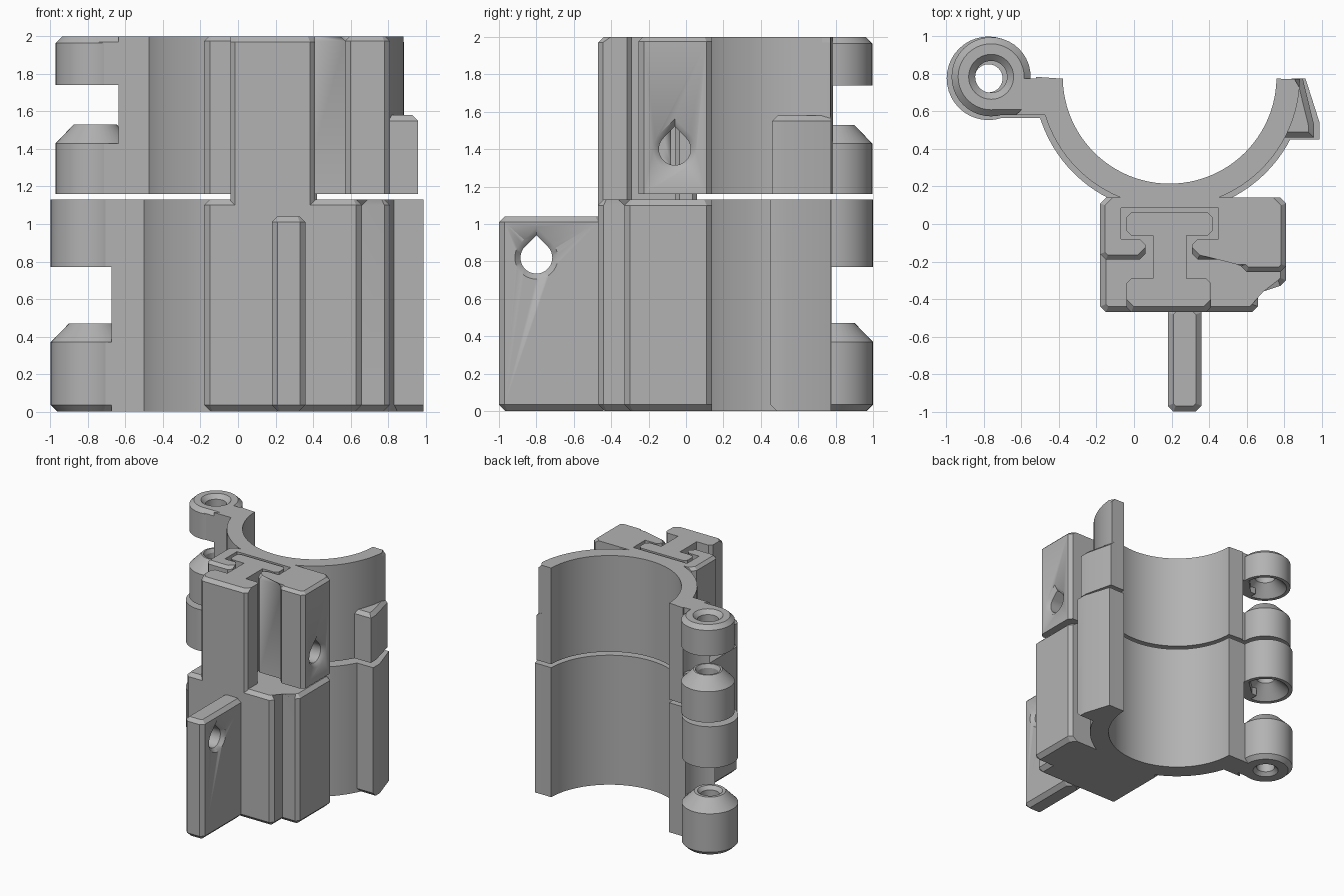
import bpy, bmesh, math
from mathutils import Vector

cube = bpy.data.objects.get("Cube")
if cube:
    bpy.data.objects.remove(cube, do_unlink=True)

grey = bpy.data.materials.new("plain grey")
grey.use_nodes = True
grey.diffuse_color = (0.45, 0.45, 0.45, 1)
grey.node_tree.nodes["Principled BSDF"].inputs["Base Color"].default_value = grey.diffuse_color

CX, CY, BORE, SPLIT = 0.19, 0.785, 0.57, 0.775


def finish(name, bm):
    bmesh.ops.recalc_face_normals(bm, faces=bm.faces)
    mesh = bpy.data.meshes.new(name)
    bm.to_mesh(mesh)
    bm.free()
    mesh.materials.append(grey)
    ob = bpy.data.objects.new(name, mesh)
    bpy.context.collection.objects.link(ob)
    bpy.ops.object.select_all(action='DESELECT')
    bpy.context.view_layer.objects.active = ob
    ob.select_set(True)
    bpy.ops.object.shade_smooth_by_angle(angle=math.radians(25))
    return ob


def chamfered(poly, c):
    """Cut the convex corners of a counter-clockwise outline."""
    out = []
    for i, p in enumerate(poly):
        p = Vector(p)
        a = Vector(poly[i - 1]) - p
        b = Vector(poly[(i + 1) % len(poly)]) - p
        if a.x * b.y - a.y * b.x < 0 and c:
            out += [p + a.normalized() * c, p + b.normalized() * c]
        else:
            out.append(p)
    return out


def prism(name, poly, z0, z1, corner=0, top=0, bottom=0, pick=lambda p: True):
    """Upright prism with optional chamfers on corners and cap edges."""
    bm = bmesh.new()
    pts = chamfered(poly, corner)
    lo = [bm.verts.new((p[0], p[1], z0)) for p in pts]
    hi = [bm.verts.new((p[0], p[1], z1)) for p in pts]
    bm.faces.new(lo[::-1])
    bm.faces.new(hi)
    for i in range(len(pts)):
        j = (i + 1) % len(pts)
        bm.faces.new((lo[i], lo[j], hi[j], hi[i]))
    for loop, size in ((hi, top), (lo, bottom)):
        if size:
            ring = set(loop)
            edges = [e for e in bm.edges if all(v in ring for v in e.verts)
                     and pick((e.verts[0].co + e.verts[1].co) / 2)]
            bmesh.ops.bevel(bm, geom=edges, offset=size, segments=1,
                            affect='EDGES', clamp_overlap=True)
    return finish(name, bm)


def arc(cx, cy, r, a0, a1, n):
    return [(cx + r * math.cos(math.radians(a0 + (a1 - a0) * i / n)),
             cy + r * math.sin(math.radians(a0 + (a1 - a0) * i / n))) for i in range(n + 1)]


def shell(name, r, z0, z1, top, bottom):
    """Half-round clamp wall, chamfered on its outer rim."""
    poly = arc(CX, CY, r, 181, 359, 48) + arc(CX, CY, BORE, 359, 181, 48)
    mid = (r + BORE) / 2
    outer = lambda p: math.hypot(p.x - CX, p.y - CY) > mid + 0.02
    return prism(name, poly, z0, z1, 0, top, bottom, outer)


def lathe(name, centre, profile, n=40):
    """Revolve a closed radius/height profile."""
    bm = bmesh.new()
    rings = [[bm.verts.new((centre[0] + r * math.cos(math.tau * k / n),
                            centre[1] + r * math.sin(math.tau * k / n), z))
              for r, z in profile] for k in range(n)]
    for k in range(n):
        a, b = rings[k], rings[(k + 1) % n]
        for i in range(len(profile)):
            j = (i + 1) % len(profile)
            bm.faces.new((a[i], b[i], b[j], a[j]))
    return finish(name, bm)


def cut_teardrop(target, y, z, stations):
    """Teardrop hole along x; stations are (x, radius) pairs."""
    shape = arc(0, 0, 1, 135, 405, 30) + [(0, math.sqrt(2))]
    bm = bmesh.new()
    loops = [[bm.verts.new((x, y + r * u, z + r * v)) for u, v in shape] for x, r in stations]
    for a, b in zip(loops, loops[1:]):
        for i in range(len(shape)):
            j = (i + 1) % len(shape)
            bm.faces.new((a[i], a[j], b[j], b[i]))
    bm.faces.new(loops[0])
    bm.faces.new(loops[-1])
    cutter = finish("hole_cutter", bm)
    cutter.hide_render = True
    mod = target.modifiers.new("hole", 'BOOLEAN')
    mod.operation, mod.solver, mod.object = 'DIFFERENCE', 'EXACT', cutter
    bpy.context.view_layer.objects.active = target
    bpy.ops.object.modifier_apply(modifier=mod.name)
    bpy.data.objects.remove(cutter, do_unlink=True)


def arm(name, c, clear, y0, z0, z1):
    """Hinge arm, hollowed to clear the mating knuckle."""
    a = -math.degrees(math.asin((c[1] - y0) / clear))
    poly = [(-0.40, y0), (-0.385, SPLIT)] + arc(c[0], c[1], clear, 0, a, 12)
    return prism(name, poly, z0, z1)


def knuckle(name, c, y0, profile, z0, z1, top=0, bottom=0):
    """Barrel plus the web joining it to the arm."""
    lathe(name, c, profile)
    web = [(c[0], y0), (-0.5, y0), (-0.5, SPLIT), (-0.6, SPLIT), (c[0] + 0.05, 0.66), (c[0], 0.66)]
    prism(name + "_web", web, z0, z1, 0, top, bottom, lambda p: p.y < y0 + 0.01)


# Lower half: wall, body and latch tab
shell("lower_wall", 0.725, 0, 1.13, 0, 0.035)
prism("lower_body", [(-0.18, 0.14), (-0.18, -0.47), (0.66, -0.47), (0.66, -0.33),
                     (0.81, -0.33), (0.81, 0.14)], 0, 1.13, 0.03, 0.03, 0.035,
      lambda p: p.y < 0.13)
prism("lower_tab", [(0.72, 0.45), (0.99, 0.45), (0.99, 0.54), (0.915, SPLIT), (0.86, SPLIT)],
      0, 1.13, 0, 0, 0.035, lambda p: p.y < 0.46)

# Sliding rail standing on the lower half
prism("slide_rail", [(-0.04, -0.47), (0.41, -0.47), (0.41, -0.29), (0.28, -0.29),
                     (0.28, -0.06), (0.42, -0.06), (0.42, 0.06), (-0.04, 0.06),
                     (-0.04, -0.06), (0.10, -0.06), (0.10, -0.29), (-0.04, -0.29)],
      1.08, 2.0, 0.025, 0.03, 0, lambda p: p.y < -0.45)

# Front fin with through hole
fin = prism("front_fin", [(0.18, -0.44), (0.18, -1.0), (0.36, -1.0), (0.36, -0.44)],
            0, 1.04, 0.03, 0.03, 0.035, lambda p: p.y < -0.45)
cut_teardrop(fin, -0.80, 0.82, [(0.17, 0.125), (0.21, 0.085), (0.33, 0.085), (0.37, 0.125)])

# Upper half: wall, slotted body and latch tab
shell("upper_wall", 0.695, 1.16, 2.0, 0.03, 0)
body = prism("upper_body", [(-0.18, 0.14), (-0.18, -0.19), (0.06, -0.19), (0.06, -0.08),
                            (-0.07, -0.08), (-0.07, 0.085), (0.45, 0.085), (0.45, -0.08),
                            (0.31, -0.08), (0.31, -0.19), (0.57, -0.19), (0.57, -0.255),
                            (0.81, -0.255), (0.81, 0.14)], 1.16, 2.0, 0.03, 0.03, 0,
             lambda p: p.y < -0.16 or p.x > 0.77 or p.x < -0.16)
cut_teardrop(body, -0.06, 1.40, [(0.82, 0.125), (0.78, 0.085), (0.44, 0.085)])
prism("upper_tab", [(0.73, 0.46), (0.96, 0.46), (0.96, 0.53), (0.90, SPLIT), (0.84, SPLIT)],
      1.16, 1.58, 0, 0.03, 0, lambda p: p.x > 0.8 and p.y < 0.7)

# Lower hinge: plain barrel below, socketed barrel above
c, r = (-0.776, 0.777), 0.223
arm("lower_arm", c, 0.235, 0.565, 0, 1.13)
knuckle("lower_pivot", c, 0.565,
        [(r - 0.035, 0), (r, 0.035), (r, 0.37), (0.125, 0.47), (0.10, 0.47), (0.075, 0.44),
         (0.075, 0.03), (0.105, 0)], 0, 0.37, 0, 0.035)
knuckle("lower_socket", c, 0.565,
        [(r, 0.77), (r, 1.13), (0.075, 1.13), (0.075, 0.88), (0.19, 0.77)], 0.77, 1.13)

# Upper hinge, same arrangement
c, r = (-0.762, 0.785), 0.211
arm("upper_arm", c, 0.24, 0.58, 1.16, 2.0)
knuckle("upper_pivot", c, 0.58,
        [(r, 1.16), (r, 1.43), (0.115, 1.53), (0.10, 1.53), (0.085, 1.50), (0.085, 1.16)],
        1.16, 1.43)
knuckle("upper_socket", c, 0.58,
        [(r, 1.74), (r, 1.965), (r - 0.035, 2.0), (0.12, 2.0), (0.085, 1.965),
         (0.085, 1.84), (0.18, 1.74)], 1.74, 2.0, 0.03, 0)
